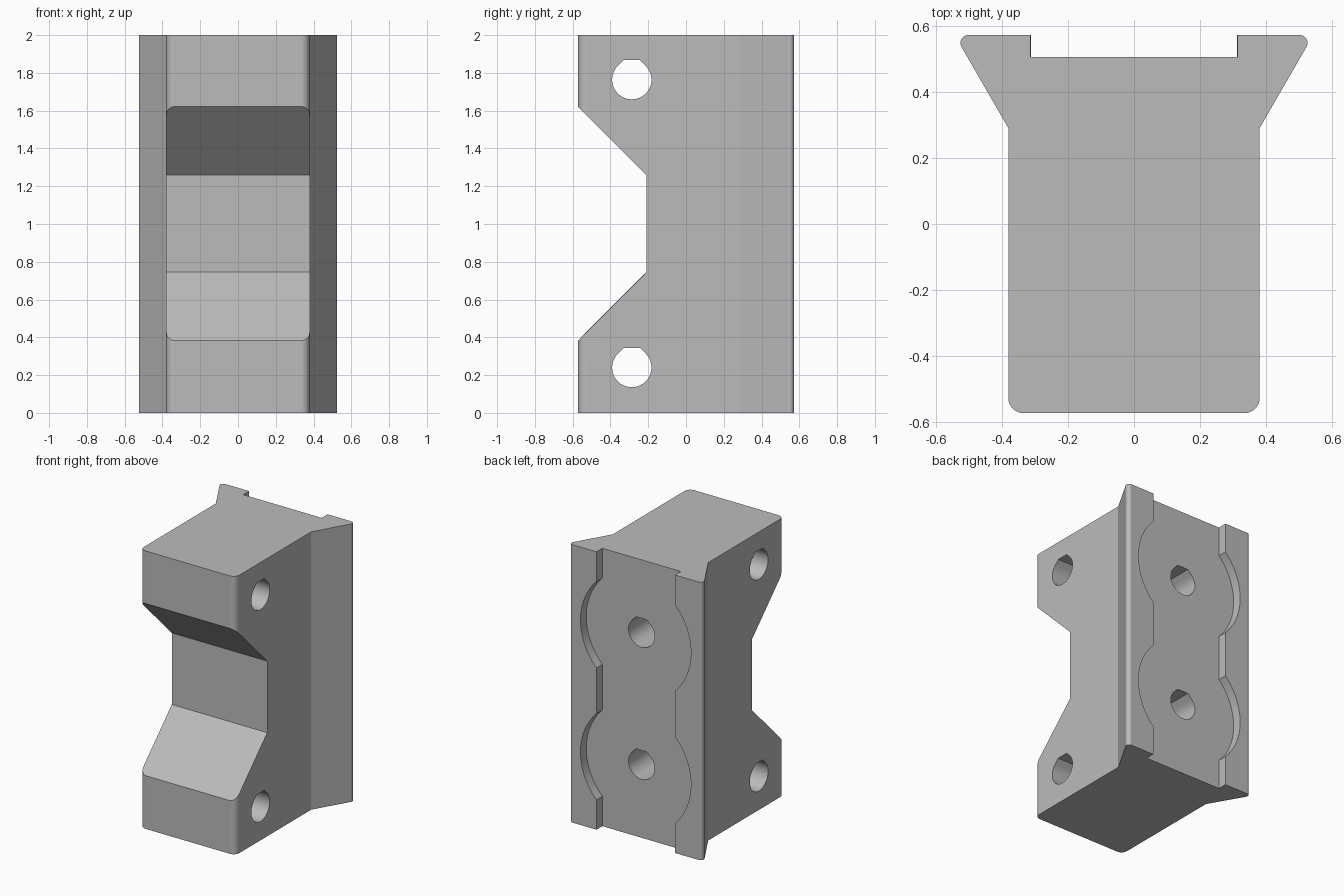
import bpy
import bmesh
from math import sin, cos, radians, sqrt

if "Cube" in bpy.data.objects:
    bpy.data.objects.remove(bpy.data.objects["Cube"])

grey = bpy.data.materials.new("plain grey")
grey.use_nodes = True
colour = (0.5, 0.5, 0.5, 1)
grey.diffuse_color = colour
grey.node_tree.nodes["Principled BSDF"].inputs["Base Color"].default_value = colour


def arc(cx, cy, r, start, end, steps):
    angles = [radians(start + (end - start) * i / steps) for i in range(steps + 1)]
    return [(cx + r * cos(a), cy + r * sin(a)) for a in angles]


def prism(name, outline, axis, low, high):
    """Extrude a 2D outline along the given axis."""
    def place(p, d):
        return {"x": (d, *p), "y": (p[0], d, p[1]), "z": (*p, d)}[axis]
    bm = bmesh.new()
    bottom = [bm.verts.new(place(p, low)) for p in outline]
    top = [bm.verts.new(place(p, high)) for p in outline]
    bm.faces.new(bottom)
    bm.faces.new(top)
    n = len(outline)
    for i in range(n):
        j = (i + 1) % n
        bm.faces.new((bottom[i], bottom[j], top[j], top[i]))
    bmesh.ops.recalc_face_normals(bm, faces=bm.faces)
    mesh = bpy.data.meshes.new(name)
    bm.to_mesh(mesh)
    bm.free()
    mesh.materials.append(grey)
    obj = bpy.data.objects.new(name, mesh)
    bpy.context.collection.objects.link(obj)
    return obj


def mirrored(half):
    return half + [(-x, y) for x, y in reversed(half)]


def teardrop(cx, cz, r):
    """Round hole with a flat roof and sloped shoulders."""
    t = r * (sqrt(2) - 1)
    return arc(cx, cz, r, 135, 405, 36) + [(cx + t, cz + r), (cx - t, cz + r)]


# Body: block with rounded front corners and flared back flanges
side, depth, fillet, tip = 0.38, 0.572, 0.045, 0.024
flare_end = side + (depth - 0.29) / sqrt(3)
half = arc(side - fillet, fillet - depth, fillet, -90, 0, 8)
half.append((side, 0.29))
half += arc(flare_end - tip * sqrt(3), depth - tip, tip, -30, 90, 10)
body = prism("mounting_block", mirrored(half), "z", 0, 2)

# Front notch with sloped ends
notch = prism("front_notch_cutter",
              [(-0.77, 1.82), (-0.21, 1.26), (-0.21, 0.745), (-0.77, 0.185)], "x", -1, 1)

# Back channel widened by two round pockets
slot, pocket = 0.3125, 0.44
half = [(slot, -0.1)]
for z in (0.525, 1.475):
    half += arc(0, z, pocket, -44.8, 44.8, 24)
half.append((slot, 2.1))
cutters = [notch, prism("back_channel_cutter", mirrored(half), "y", 0.505, 0.8)]

# Cross holes through the sides and blind holes in the back
for z in (0.24, 1.764):
    cutters.append(prism("cross_hole_cutter", teardrop(-0.287, z, 0.104), "x", -1, 1))
for z in (0.525, 1.475):
    cutters.append(prism("back_hole_cutter", teardrop(0, z, 0.104), "y", 0.05, 0.8))

bpy.context.view_layer.objects.active = body
body.select_set(True)
for cutter in cutters:
    mod = body.modifiers.new("cut", "BOOLEAN")
    mod.operation = "DIFFERENCE"
    mod.solver = "EXACT"
    mod.object = cutter
    bpy.ops.object.modifier_apply(modifier=mod.name)
    bpy.data.objects.remove(cutter)

# Smooth curves, crisp edges, flat faces kept flat
bpy.ops.object.shade_smooth_by_angle(angle=radians(25))
weighted = body.modifiers.new("weighted normals", "WEIGHTED_NORMAL")
weighted.keep_sharp = True
